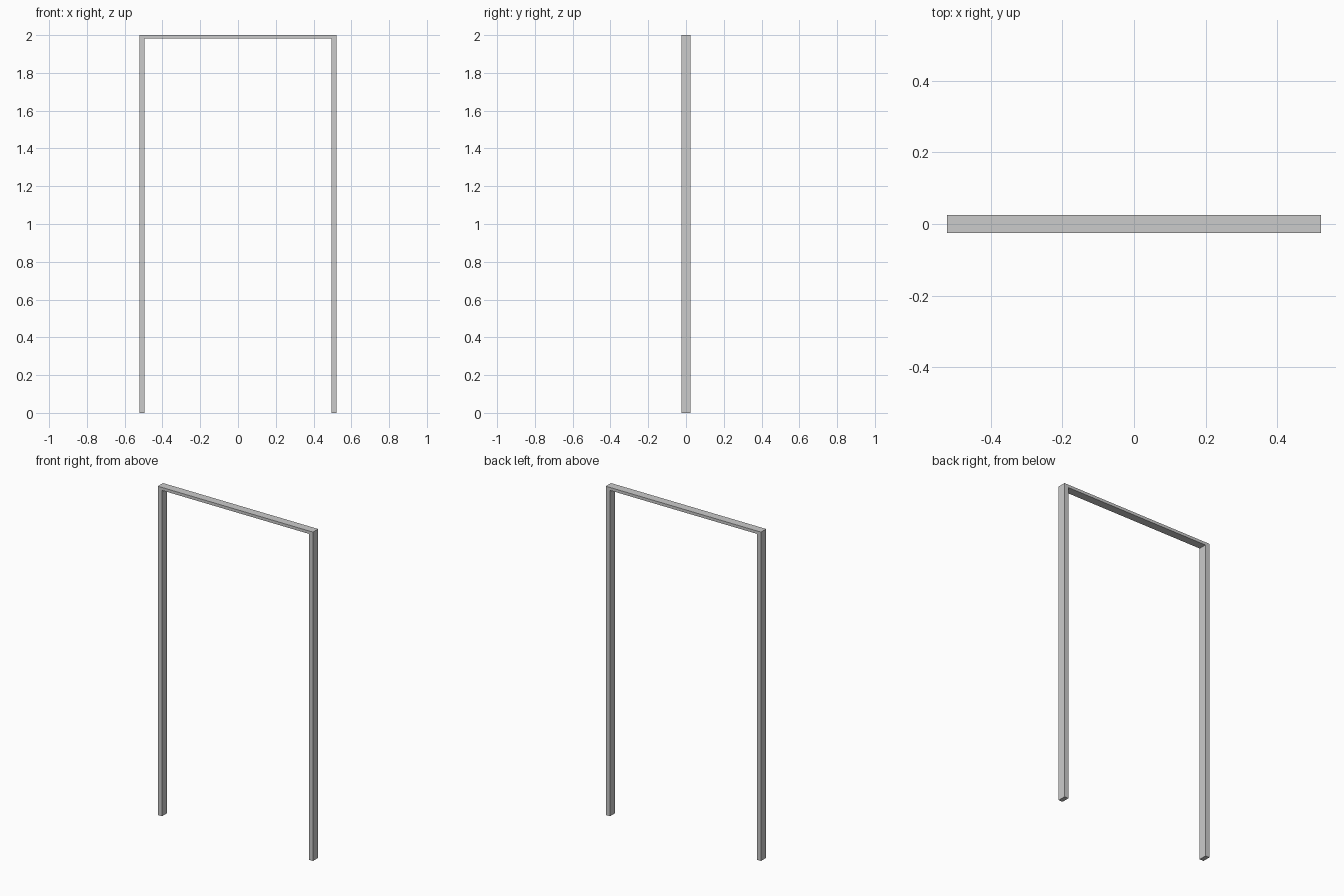
import bpy, bmesh

if "Cube" in bpy.data.objects:
    bpy.data.objects.remove(bpy.data.objects["Cube"])

HALF_W, INNER_W = 0.522, 0.494
TOP, INNER_TOP = 2.0, 1.982
HALF_D = 0.025

# Door frame: two jambs and a head as one U-shaped profile, extruded in depth
profile = [(-HALF_W, 0), (-INNER_W, 0), (-INNER_W, INNER_TOP), (INNER_W, INNER_TOP),
           (INNER_W, 0), (HALF_W, 0), (HALF_W, TOP), (-HALF_W, TOP)]

bm = bmesh.new()
face = bm.faces.new([bm.verts.new((x, -HALF_D, z)) for x, z in profile])
ext = bmesh.ops.extrude_face_region(bm, geom=[face], use_keep_orig=True)
moved = [g for g in ext["geom"] if isinstance(g, bmesh.types.BMVert)]
bmesh.ops.translate(bm, verts=moved, vec=(0, 2 * HALF_D, 0))
bmesh.ops.recalc_face_normals(bm, faces=bm.faces)

mesh = bpy.data.meshes.new("door_frame")
bm.to_mesh(mesh)
bm.free()
bpy.context.collection.objects.link(bpy.data.objects.new("door_frame", mesh))
